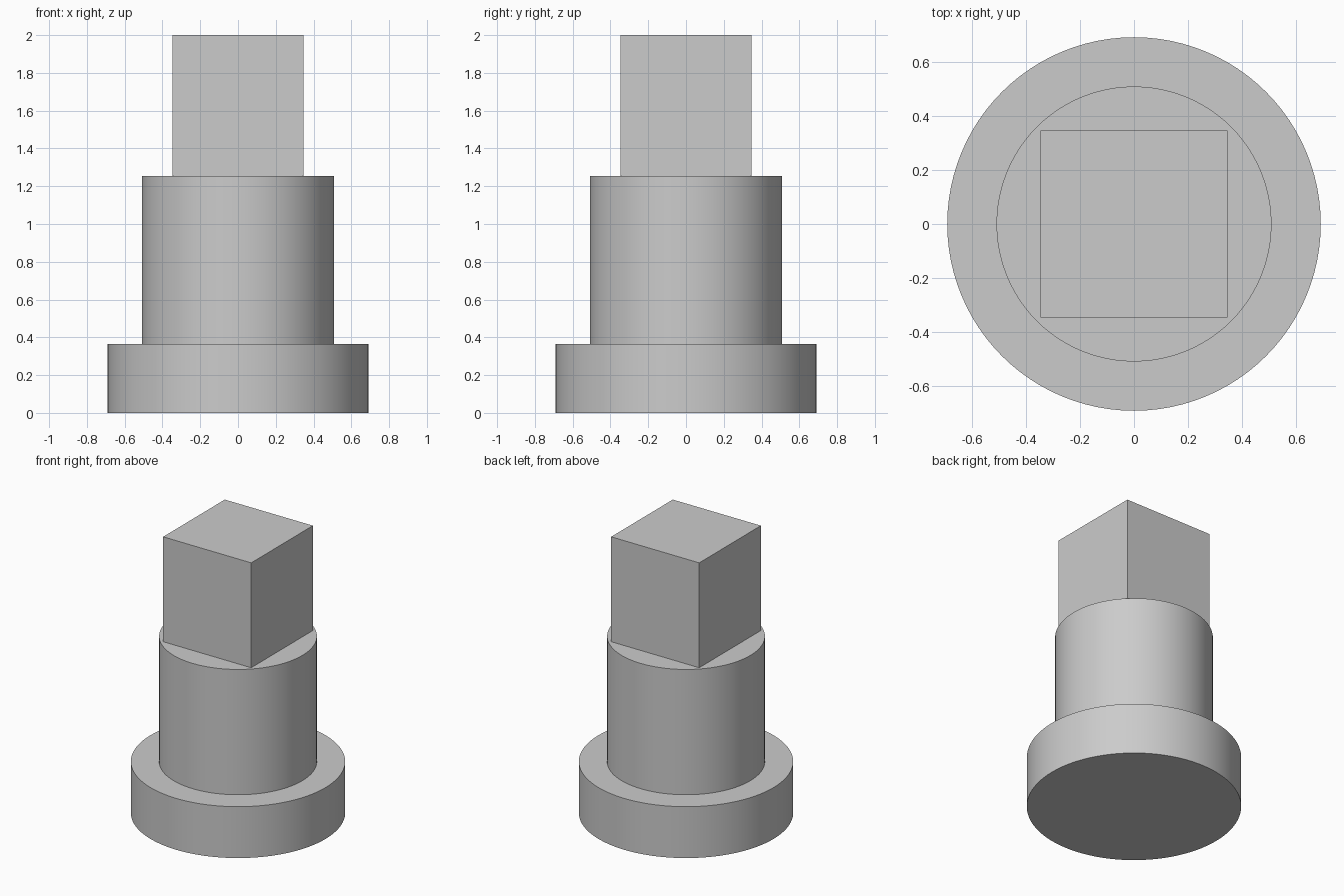
import bpy

cube = bpy.data.objects.get("Cube")
if cube:
    bpy.data.objects.remove(cube, do_unlink=True)

# One plain grey for the whole pin
GREY = (0.6, 0.6, 0.6, 1.0)
grey = bpy.data.materials.new("plain grey")
grey.use_nodes = True
grey.diffuse_color = GREY
grey.node_tree.nodes["Principled BSDF"].inputs["Base Color"].default_value = GREY

FLANGE_TOP, BARREL_TOP, HEAD_TOP = 0.365, 1.255, 2.0


def finish(name):
    obj = bpy.context.object
    obj.name = obj.data.name = name
    obj.data.materials.append(grey)
    bpy.ops.object.transform_apply(location=False, rotation=False, scale=True)
    return obj


def disc(name, radius, bottom, top):
    bpy.ops.mesh.primitive_cylinder_add(
        vertices=96, radius=radius, depth=top - bottom,
        location=(0, 0, (bottom + top) / 2))
    finish(name)
    bpy.ops.object.shade_smooth_by_angle()


# Wide round foot and narrower round barrel
disc("base_flange", 0.69, 0, FLANGE_TOP)
disc("barrel", 0.508, FLANGE_TOP, BARREL_TOP)

# Square drive on top
bpy.ops.mesh.primitive_cube_add(
    size=1, location=(0, 0, (BARREL_TOP + HEAD_TOP) / 2),
    scale=(0.692, 0.692, HEAD_TOP - BARREL_TOP))
finish("square_head")
